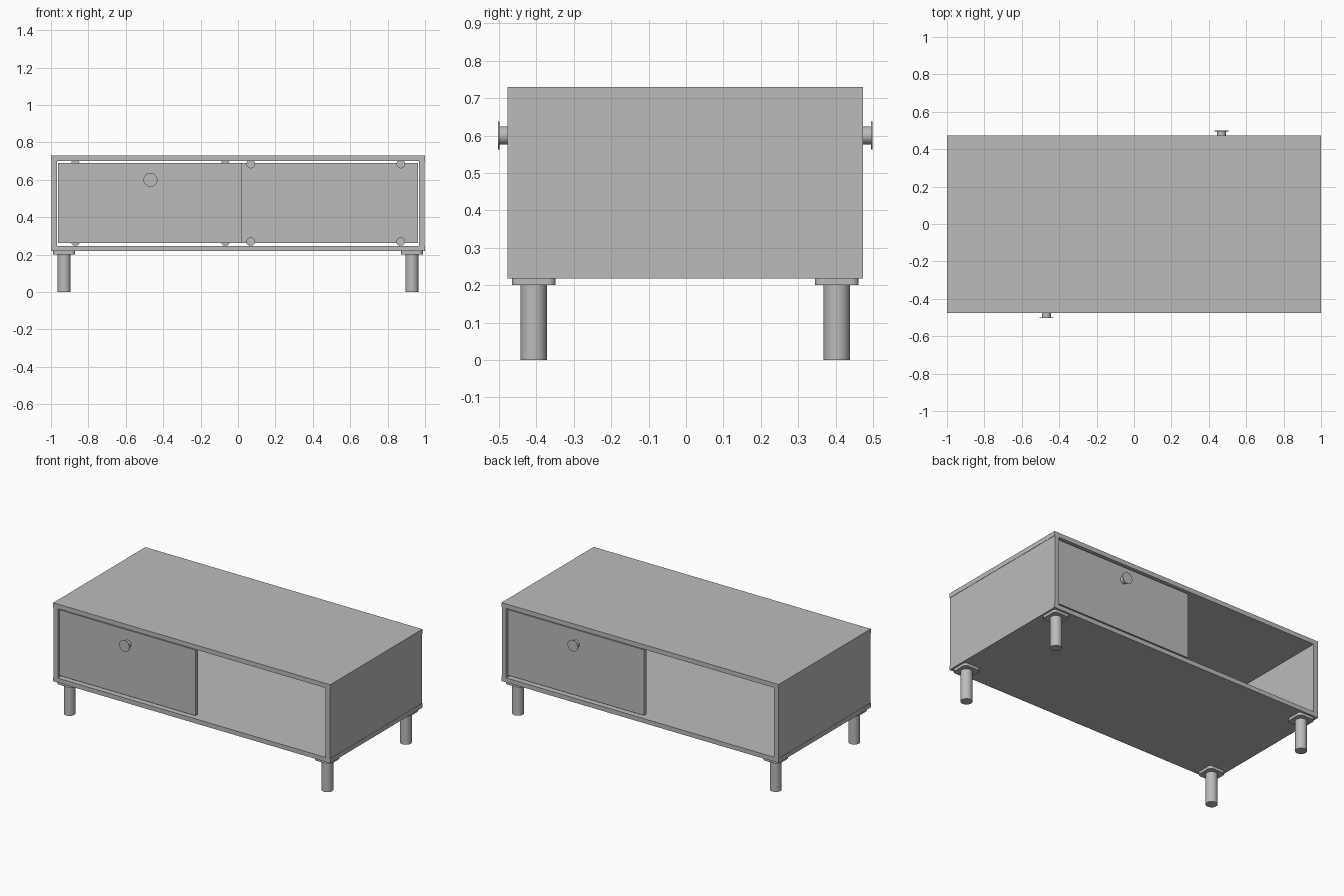
import bpy
import math
from mathutils import Matrix

if "Cube" in bpy.data.objects:
    bpy.data.objects.remove(bpy.data.objects["Cube"], do_unlink=True)

grey = bpy.data.materials.new("plain grey")
grey.use_nodes = True
COLOUR = (0.5, 0.5, 0.5, 1)
grey.diffuse_color = COLOUR
grey.node_tree.nodes["Principled BSDF"].inputs["Base Color"].default_value = COLOUR

OFFSET_Y = -0.002


def box(name, x, y, z):
    """Box given its (min, max) span on each axis."""
    spans = (x, y, z)
    bpy.ops.mesh.primitive_cube_add(size=1)
    ob = bpy.context.object
    ob.name = name
    size = Matrix.Diagonal([b - a for a, b in spans] + [1])
    ob.data.transform(size)
    ob.location = [(a + b) / 2 for a, b in spans]
    ob.location.y += OFFSET_Y
    ob.data.materials.append(grey)
    return ob


def cylinder(name, radius, depth, centre, along_y=False):
    bpy.ops.mesh.primitive_cylinder_add(vertices=32, radius=radius, depth=depth)
    ob = bpy.context.object
    ob.name = name
    if along_y:
        ob.data.transform(Matrix.Rotation(math.pi / 2, 4, "X"))
    ob.location = centre
    ob.location.y += OFFSET_Y
    ob.data.materials.append(grey)
    bpy.ops.object.shade_smooth_by_angle()
    return ob


# Open cabinet shell
HALF_Y = 0.475
box("top_panel", (-1, 1), (-HALF_Y, HALF_Y), (0.70, 0.73))
box("bottom_panel", (-1, 1), (-HALF_Y, HALF_Y), (0.218, 0.247))
for side, label in ((-1, "right"), (1, "left")):
    x = sorted((side * 0.967, side * 0.998))
    box(label + "_side_panel", x, (-HALF_Y, HALF_Y), (0.247, 0.70))

# Legs with rounded mounting plates
for sx, x_label in ((-1, "right"), (1, "left")):
    for sy, y_label in ((-1, "front"), (1, "back")):
        prefix = y_label + "_" + x_label
        cx, cy = sx * 0.93, sy * 0.405
        cylinder(prefix + "_leg", 0.035, 0.2, (cx, cy, 0.1))
        plate = box(prefix + "_leg_plate", (cx - 0.058, cx + 0.058),
                    (cy - 0.058, cy + 0.058), (0.2, 0.218))
        # Round only the upright corners
        weights = plate.data.attributes.new("bevel_weight_edge", "FLOAT", "EDGE")
        for edge in plate.data.edges:
            a, b = (plate.data.vertices[i].co for i in edge.vertices)
            weights.data[edge.index].value = float(abs(a.z - b.z) > 0.001)
        bevel = plate.modifiers.new("rounded_corners", "BEVEL")
        bevel.limit_method = "WEIGHT"
        bevel.width = 0.02
        bevel.segments = 4

# Sliding doors: front one on the right half, back one on the left half
for s, label in ((-1, "front"), (1, "back")):
    box(label + "_door", sorted((s * 0.962, s * -0.02)),
        sorted((s * 0.44, s * 0.465)), (0.262, 0.69))
    cylinder(label + "_knob_stem", 0.024, 0.033, (s * 0.468, s * 0.4805, 0.6), True)
    cylinder(label + "_knob_disc", 0.037, 0.004, (s * 0.468, s * 0.499, 0.6), True)
    # Rollers on the inner face of the door
    for x in (0.068, 0.87):
        for z, level in ((0.269, "lower"), (0.684, "upper")):
            cylinder(label + "_" + level + "_roller", 0.023, 0.018,
                     (s * x, s * 0.431, z), True)
